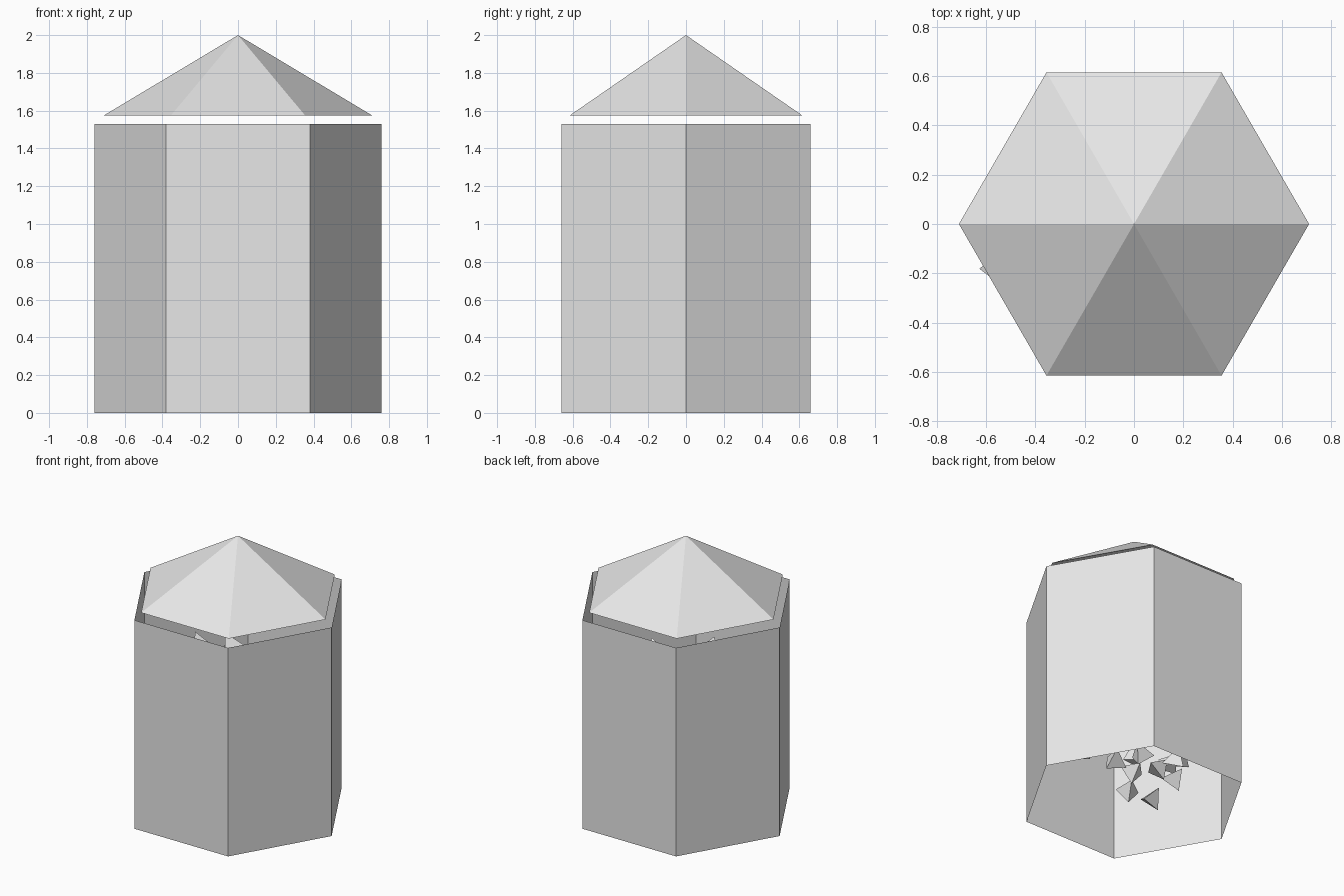
import bpy, bmesh, math, random
from mathutils import Vector, Matrix

if "Cube" in bpy.data.objects:
    bpy.data.objects.remove(bpy.data.objects["Cube"])

random.seed(4)

grey = bpy.data.materials.new("plain_grey")
grey.diffuse_color = (0.8, 0.8, 0.8, 1)
grey.use_nodes = True
grey.node_tree.nodes["Principled BSDF"].inputs["Base Color"].default_value = grey.diffuse_color


def finish(name, bm):
    mesh = bpy.data.meshes.new(name)
    bm.to_mesh(mesh)
    bm.free()
    mesh.materials.append(grey)
    obj = bpy.data.objects.new(name, mesh)
    bpy.context.collection.objects.link(obj)
    return obj


def hexagon(bm, radius, z):
    return [bm.verts.new((radius * math.cos(i * math.pi / 3),
                          radius * math.sin(i * math.pi / 3), z)) for i in range(6)]


# Six thin wall panels, open at the top and bottom
bm = bmesh.new()
low, high = hexagon(bm, 0.76, 0), hexagon(bm, 0.76, 1.53)
for i in range(6):
    j = (i + 1) % 6
    bm.faces.new((low[i], low[j], high[j], high[i]))
finish("wall_panels", bm)

# Six-sided pointed roof floating above the walls
bm = bmesh.new()
rim = hexagon(bm, 0.71, 1.575)
apex = bm.verts.new((0, 0, 2))
for i in range(6):
    bm.faces.new((rim[i], rim[(i + 1) % 6], apex))
bm.faces.new(rim[::-1])
finish("roof", bm)

# Loose ball of four-sided shards inside the walls
centre = Vector((0, 0, 0.69))
spots = [Vector(p) for p in (
    (0.27, 0.09, 0.16), (0.16, 0.25, 0.17), (-0.11, 0.33, 0.20), (0.11, 0.12, 0.11),
    (-0.22, 0.16, 0.16), (-0.02, -0.08, 0.10), (-0.29, -0.15, 0.17), (-0.03, 0.23, 0.14),
    (-0.57, -0.18, 0.60), (-0.57, 0.13, 0.70), (-0.38, 0.10, 1.10))]
for i in range(26):
    h = 0.85 - 1.25 * i / 25
    a = i * 2.39996
    r = math.sqrt(1 - h * h)
    spots.append(centre + 0.5 * Vector((r * math.cos(a), r * math.sin(a), h)))

bm = bmesh.new()
for p in spots:
    turn = (p - centre).to_track_quat('Z', 'Y').to_matrix().to_4x4()
    spin = Matrix.Rotation(random.uniform(0, 6.28), 4, 'Z') @ Matrix.Rotation(random.uniform(-0.5, 0.5), 4, 'X')
    bmesh.ops.create_cone(bm, cap_ends=True, segments=3, radius1=0.09, radius2=0, depth=0.12,
                          matrix=Matrix.Translation(p) @ turn @ spin)
finish("inner_shards", bm)
